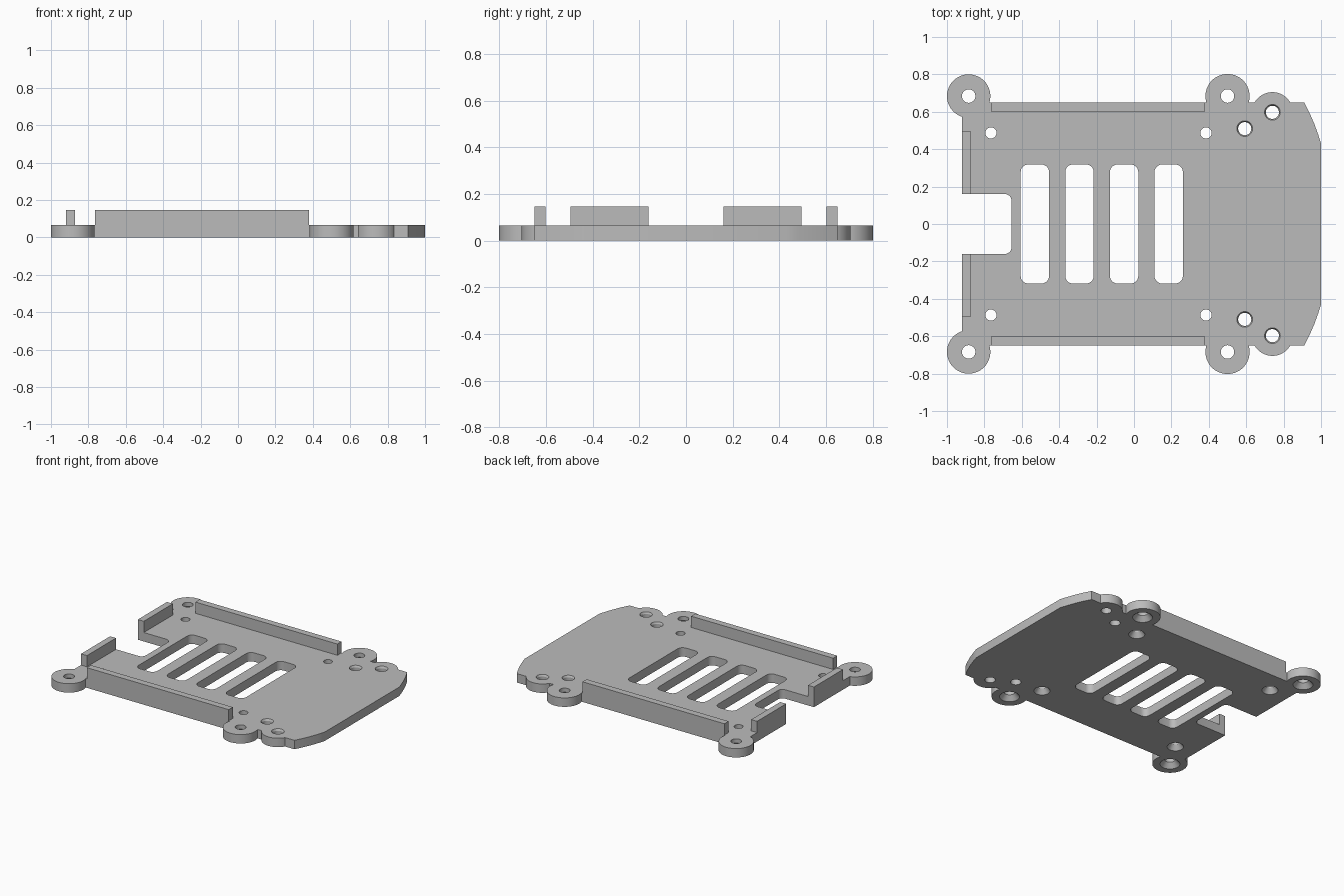
import bpy, bmesh, math

if "Cube" in bpy.data.objects:
    bpy.data.objects.remove(bpy.data.objects["Cube"], do_unlink=True)

THICK = 0.065   # plate thickness
WALL = 0.147    # top of the raised walls

grey = bpy.data.materials.new("plain grey")
grey.use_nodes = True
grey.diffuse_color = (0.5, 0.5, 0.5, 1)
grey.node_tree.nodes["Principled BSDF"].inputs["Base Color"].default_value = (0.5, 0.5, 0.5, 1)


def make(name, bm):
    bmesh.ops.recalc_face_normals(bm, faces=bm.faces)
    mesh = bpy.data.meshes.new(name)
    bm.to_mesh(mesh)
    bm.free()
    mesh.materials.append(grey)
    ob = bpy.data.objects.new(name, mesh)
    bpy.context.scene.collection.objects.link(ob)
    return ob


def prism(name, points, z0, z1):
    """Extrude a flat outline from z0 to z1."""
    bm = bmesh.new()
    face = bm.faces.new([bm.verts.new((x, y, z0)) for x, y in points])
    top = bmesh.ops.extrude_face_region(bm, geom=[face])["geom"]
    verts = [v for v in top if isinstance(v, bmesh.types.BMVert)]
    bmesh.ops.translate(bm, verts=verts, vec=(0, 0, z1 - z0))
    return make(name, bm)


def box(name, x0, x1, y0, y1, z0, z1):
    return prism(name, [(x0, y0), (x1, y0), (x1, y1), (x0, y1)], z0, z1)


def rounded_box(name, x0, x1, y0, y1, r, z0, z1):
    corners = [(x1 - r, y1 - r), (x0 + r, y1 - r), (x0 + r, y0 + r), (x1 - r, y0 + r)]
    pts = []
    for q, (cx, cy) in enumerate(corners):
        for i in range(7):
            a = math.pi / 2 * (q + i / 6)
            pts.append((cx + r * math.cos(a), cy + r * math.sin(a)))
    return prism(name, pts, z0, z1)


def lathe(name, x, y, profile, sides=40):
    """Closed round solid from (radius, height) rings, bottom to top."""
    bm = bmesh.new()
    rings = []
    for r, z in profile:
        rings.append([bm.verts.new((x + r * math.cos(math.tau * i / sides),
                                    y + r * math.sin(math.tau * i / sides), z))
                      for i in range(sides)])
    for low, high in zip(rings, rings[1:]):
        for i in range(sides):
            j = (i + 1) % sides
            bm.faces.new((low[i], low[j], high[j], high[i]))
    bm.faces.new(rings[0])
    bm.faces.new(rings[-1])
    return make(name, bm)


# Base plate with swept corners at the +x end
half = [(1, 0.43), (0.985, 0.478), (0.963, 0.538), (0.938, 0.595), (0.91, 0.65), (-0.92, 0.65)]
outline = half + [(x, -y) for x, y in reversed(half)]
plate = prism("mounting_plate", outline, 0, THICK)

added, cutters = [], []
for s in (1, -1):
    # Round lugs
    for x, y, r in ((-0.884, 0.684, 0.116), (0.5, 0.684, 0.118), (0.74, 0.595, 0.11)):
        added.append(lathe("lug", x, s * y, [(r, 0), (r, THICK)], 64))
    # Long side walls and short end walls
    added.append(box("side_wall", -0.765, 0.38, *sorted((s * 0.602, s * 0.65)), 0, WALL))
    added.append(box("end_wall", -0.92, -0.872, *sorted((s * 0.12, s * 0.495)), 0, WALL))
    # Holes countersunk from below
    for x, y, r, wide in ((-0.884, 0.684, 0.036, 0.066), (0.5, 0.684, 0.036, 0.066),
                          (-0.765, 0.487, 0.03, 0.054), (0.385, 0.487, 0.03, 0.054)):
        cutters.append(lathe("countersunk_hole", x, s * y,
                             [(wide, -0.02), (wide, 0), (r, 0.035), (r, 0.1)]))
    # Holes slightly flared at the top
    for x, y in ((0.592, 0.51), (0.74, 0.597)):
        cutters.append(lathe("flared_hole", x, s * y,
                             [(0.035, -0.02), (0.035, 0.052), (0.042, THICK), (0.042, 0.1)]))

# Vent slots and end notch
for i in range(4):
    cx = -0.53 + 0.2385 * i
    cutters.append(rounded_box("slot", cx - 0.076, cx + 0.076, -0.318, 0.318, 0.04, -0.02, 0.1))
cutters.append(rounded_box("notch", -1.1, -0.655, -0.16, 0.16, 0.035, -0.02, 0.2))

# Merge the added parts, then cut the openings
for parts, operation in ((added, 'UNION'), (cutters, 'DIFFERENCE')):
    for part in parts:
        part.hide_render = True
        mod = plate.modifiers.new(part.name, 'BOOLEAN')
        mod.operation = operation
        mod.solver = 'EXACT'
        mod.object = part

graph = bpy.context.evaluated_depsgraph_get()
final = bpy.data.meshes.new_from_object(plate.evaluated_get(graph))
plate.modifiers.clear()
plate.data = final
for part in added + cutters:
    bpy.data.objects.remove(part, do_unlink=True)

# Smooth round walls, crisp edges
bpy.ops.object.select_all(action='DESELECT')
plate.select_set(True)
bpy.context.view_layer.objects.active = plate
bpy.ops.object.shade_smooth_by_angle(angle=math.radians(25))
